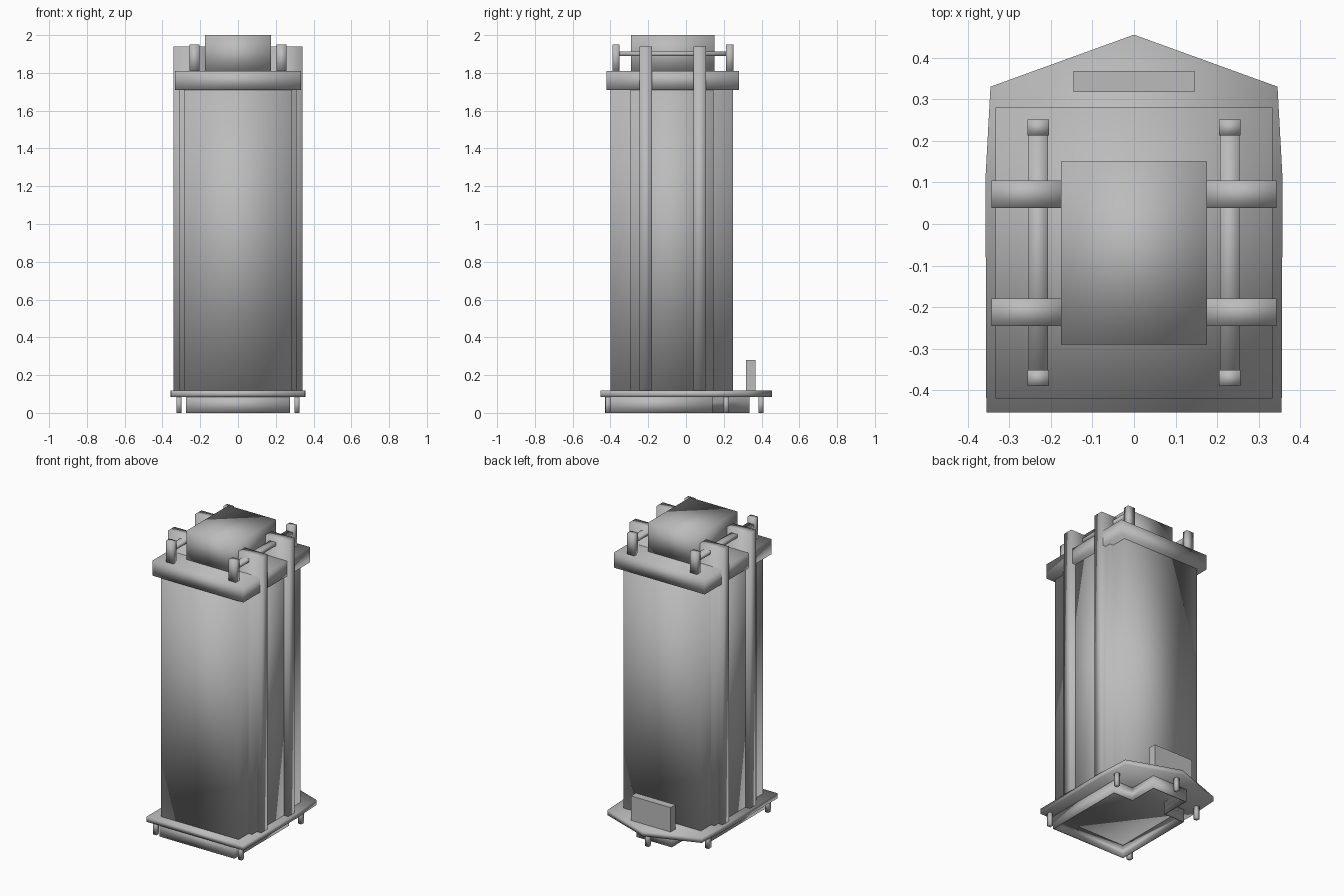
import bpy

cube = bpy.data.objects.get("Cube")
if cube:
    bpy.data.objects.remove(cube, do_unlink=True)

# Single painted-metal colour
GREY = (0.5, 0.5, 0.5, 1.0)
metal = bpy.data.materials.new("plain grey")
metal.use_nodes = True
metal.diffuse_color = GREY
for node in metal.node_tree.nodes:
    if node.type == 'BSDF_PRINCIPLED':
        node.inputs["Base Color"].default_value = GREY


def prism(name, outline, z0, z1, smooth=True, caps=True):
    """Extrude a counter-clockwise outline between two heights."""
    n = len(outline)
    verts = [(x, y, z) for z in (z0, z1) for x, y in outline]
    faces = [(i, (i + 1) % n, (i + 1) % n + n, i + n) for i in range(n)]
    if caps:
        faces += [tuple(reversed(range(n))), tuple(range(n, 2 * n))]
    mesh = bpy.data.meshes.new(name)
    mesh.from_pydata(verts, [], faces)
    mesh.materials.append(metal)
    for face in mesh.polygons:
        face.use_smooth = smooth
    obj = bpy.data.objects.new(name, mesh)
    bpy.context.collection.objects.link(obj)
    return obj


def box(name, x0, x1, y0, y1, z0, z1, smooth=True):
    return prism(name, [(x0, y0), (x1, y0), (x1, y1), (x0, y1)], z0, z1, smooth)


def mirrored(right_side):
    """Close an outline by mirroring its +x half, listed front to back."""
    return right_side + [(-x, y) for x, y in reversed(right_side) if x]


# Base plate with a pointed back
prism("base_plate", mirrored([(0.355, -0.453), (0.357, 0.11), (0.345, 0.33), (0, 0.455)]),
      0.085, 0.118)

# Hollow skirt under the base, stepping in to a narrow neck at the back
skirt = prism("base_skirt", mirrored([(0.275, -0.43), (0.275, 0.14), (0.13, 0.14), (0.13, 0.335)]),
              0, 0.09, caps=False)
wall = skirt.modifiers.new("wall", 'SOLIDIFY')
wall.thickness = 0.008

# Main body and its slightly wider core
box("body", -0.285, 0.285, -0.4, 0.25, 0.11, 1.72)
box("body_core", -0.31, 0.31, -0.295, 0.145, 0.11, 1.72)

# Cap and the block on top of it
box("top_cap", -0.333, 0.333, -0.42, 0.28, 1.71, 1.81)
box("top_block", -0.175, 0.175, -0.29, 0.15, 1.8, 2.0)

for side, sx in (("left", 1), ("right", -1)):
    # Tall side fins rising past the cap
    for end, y in (("front", -0.212), ("back", 0.072)):
        xa, xb = sorted((sx * 0.17, sx * 0.342))
        box(f"{side}_{end}_fin", xa, xb, y - 0.033, y + 0.033, 0.11, 1.94)
    # Short posts joined by a rail
    cx = sx * 0.23
    for end, y in (("front", -0.37), ("back", 0.232)):
        box(f"{side}_{end}_post", cx - 0.026, cx + 0.026, y - 0.019, y + 0.019, 1.8, 1.95)
    box(f"{side}_rail", cx - 0.023, cx + 0.023, -0.37, 0.232, 1.89, 1.912)

# Pins below the base plate
pins = [("front_left", 0.312, -0.413), ("front_right", -0.312, -0.413),
        ("back_left", 0.312, 0.213), ("back_right", -0.312, 0.213), ("back_middle", 0, 0.397)]
for where, x, y in pins:
    box(f"{where}_pin", x - 0.013, x + 0.013, y - 0.014, y + 0.014, 0, 0.09)

# Connector block standing behind the body
box("rear_connector", -0.145, 0.145, 0.317, 0.368, 0.11, 0.28, smooth=False)
